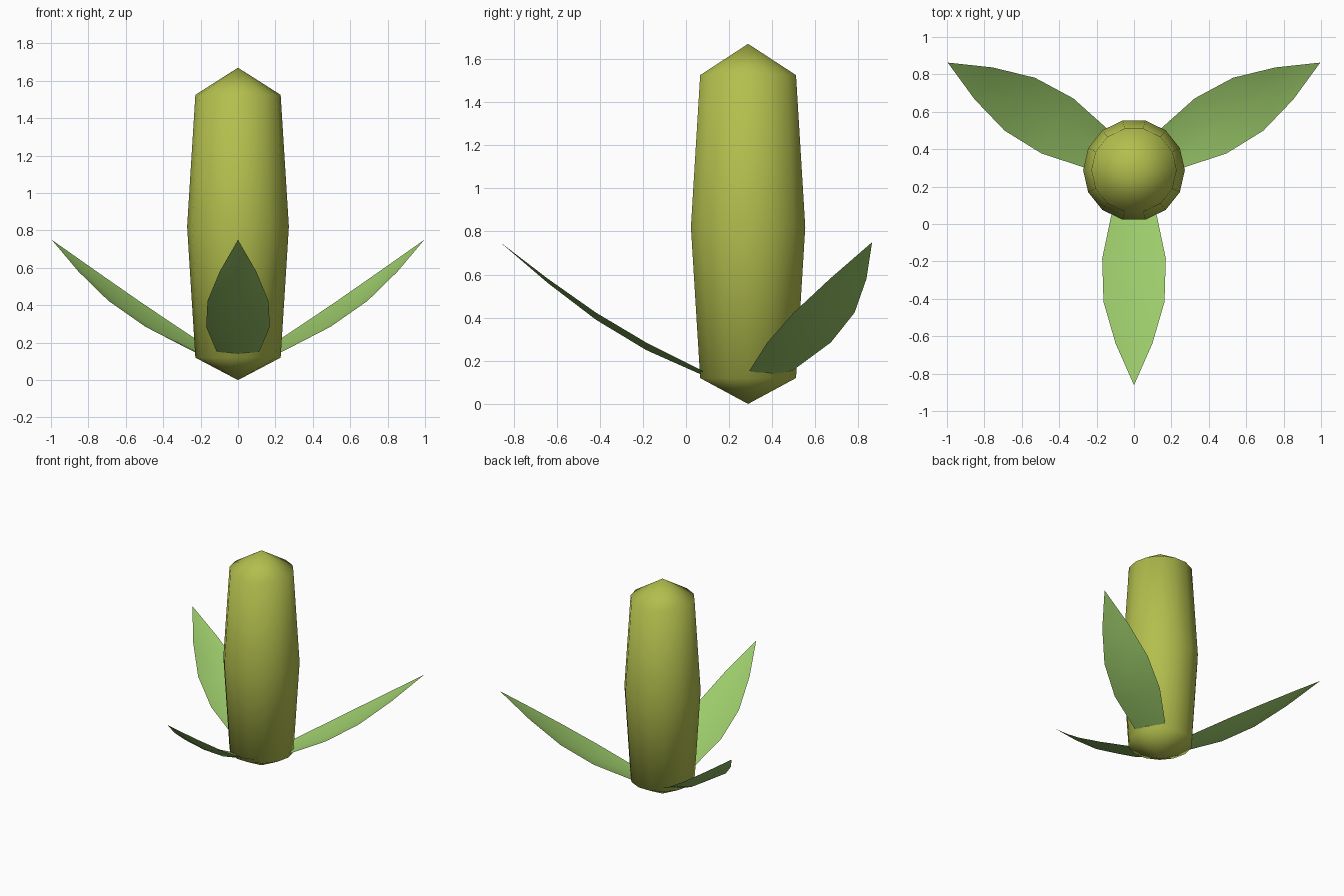
import bpy, bmesh, math
from mathutils import Vector, Matrix

old = bpy.data.objects.get("Cube")
if old:
    bpy.data.objects.remove(old, do_unlink=True)

CENTRE = Vector((0, 0.288, 0))


def material(name, rgb):
    mat = bpy.data.materials.new(name)
    mat.use_nodes = True
    mat.diffuse_color = (*rgb, 1)
    mat.node_tree.nodes["Principled BSDF"].inputs["Base Color"].default_value = (*rgb, 1)
    return mat


def finish(bm, name, mat):
    for face in bm.faces:
        face.smooth = True
    mesh = bpy.data.meshes.new(name)
    bm.to_mesh(mesh)
    bm.free()
    mesh.materials.append(mat)
    obj = bpy.data.objects.new(name, mesh)
    bpy.context.collection.objects.link(obj)
    obj.location = CENTRE
    return obj


olive = material("olive green", (0.45, 0.52, 0.075))
leaf_green = material("leaf green", (0.33, 0.59, 0.145))

# Stalk: 14-sided barrel with a pointed cone at each end
SIDES = 14
bm = bmesh.new()
rings = []
for radius, z in ((0.228, 0.12), (0.272, 0.82), (0.228, 1.525)):
    angles = [math.tau * i / SIDES for i in range(SIDES)]
    rings.append([bm.verts.new((radius * math.cos(a), radius * math.sin(a), z)) for a in angles])
bottom = bm.verts.new((0, 0, 0))
top = bm.verts.new((0, 0, 1.67))
for i in range(SIDES):
    j = (i + 1) % SIDES
    for low, high in zip(rings, rings[1:]):
        bm.faces.new((low[i], low[j], high[j], high[i]))
    bm.faces.new((bottom, rings[0][j], rings[0][i]))
    bm.faces.new((top, rings[-1][i], rings[-1][j]))
finish(bm, "stalk", olive)

# Leaves: thin cupped blades, each row = distance out, half width, midrib z, edge z
ROWS = ((0.21, 0.115, 0.133, 0.153), (0.473, 0.17, 0.25, 0.285),
        (0.705, 0.163, 0.39, 0.423), (0.928, 0.098, 0.56, 0.58))


def leaf(name, angle):
    bm = bmesh.new()
    rows = [[bm.verts.new((out, side * width, edge if side else mid)) for side in (-1, 0, 1)]
            for out, width, mid, edge in ROWS]
    tip = bm.verts.new((1.15, 0, 0.75))
    for k in (0, 1):
        for a, b in zip(rows, rows[1:]):
            bm.faces.new((a[k], b[k], b[k + 1], a[k + 1]))
        bm.faces.new((rows[-1][k], tip, rows[-1][k + 1]))
    bm.transform(Matrix.Rotation(math.radians(angle), 4, "Z"))
    finish(bm, name, leaf_green)


for name, angle in (("front_leaf", -90), ("back_left_leaf", 30), ("back_right_leaf", 150)):
    leaf(name, angle)
